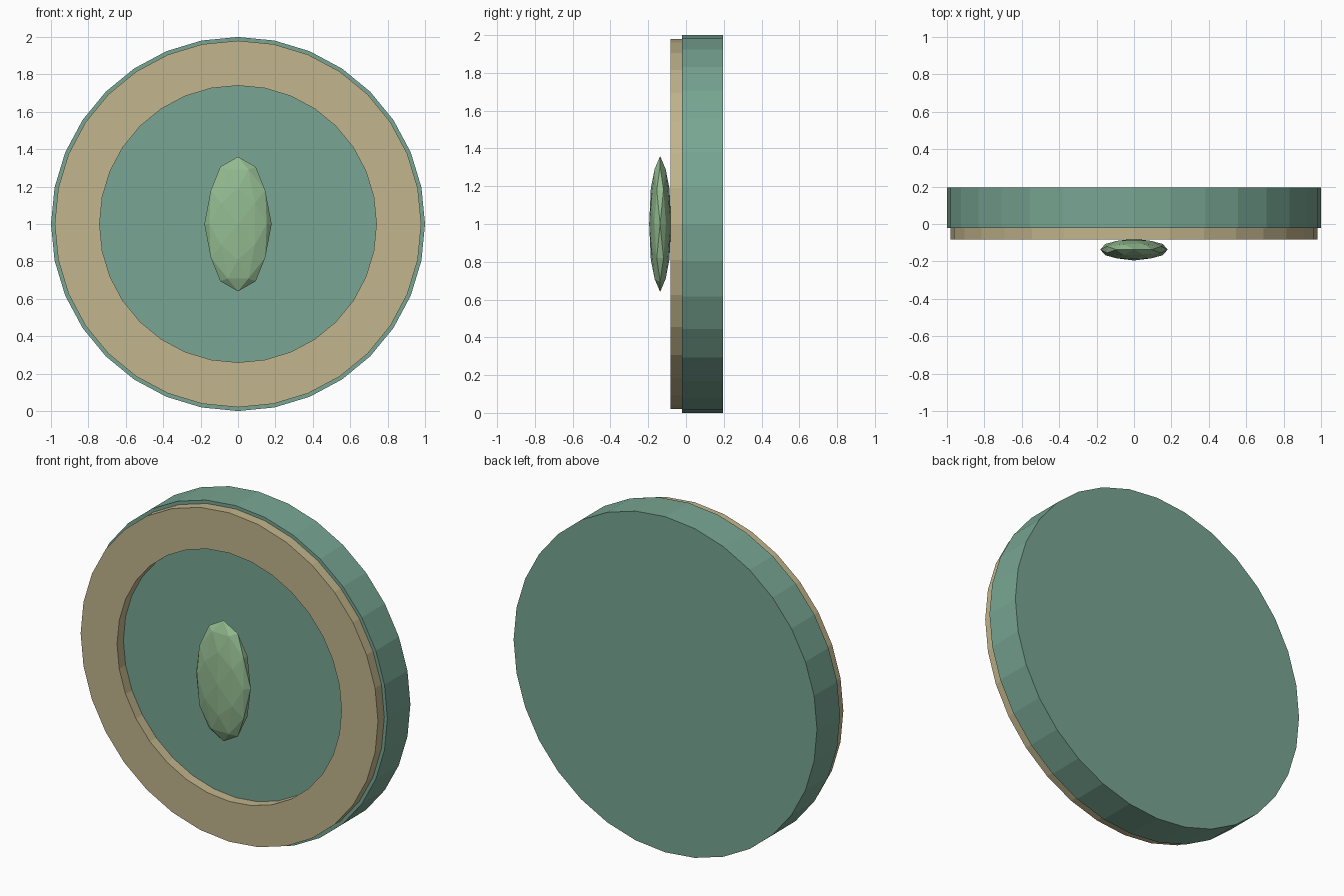
import bpy, bmesh, math
from itertools import combinations
from mathutils import Vector

if "Cube" in bpy.data.objects:
    bpy.data.objects.remove(bpy.data.objects["Cube"])

SIDES = 32


def material(name, rgb):
    # 8-bit colour to linear diffuse colour
    lin = [((c / 255 + 0.055) / 1.055) ** 2.4 for c in rgb]
    mat = bpy.data.materials.new(name)
    mat.diffuse_color = (*lin, 1)
    mat.use_nodes = True
    mat.node_tree.nodes["Principled BSDF"].inputs["Base Color"].default_value = mat.diffuse_color
    return mat


def add_object(name, bm, mat):
    bmesh.ops.recalc_face_normals(bm, faces=bm.faces)
    mesh = bpy.data.meshes.new(name)
    bm.to_mesh(mesh)
    bm.free()
    mesh.materials.append(mat)
    obj = bpy.data.objects.new(name, mesh)
    bpy.context.collection.objects.link(obj)
    return obj


def circle(bm, radius, y):
    angles = [2 * math.pi * i / SIDES for i in range(SIDES)]
    return [bm.verts.new((radius * math.cos(a), y, 1 + radius * math.sin(a))) for a in angles]


def bridge(bm, a, b):
    for i in range(SIDES):
        j = (i + 1) % SIDES
        bm.faces.new((a[i], a[j], b[j], b[i]))


# Thick round base disc
bm = bmesh.new()
front, back = circle(bm, 1.0, -0.022), circle(bm, 1.0, 0.195)
bridge(bm, front, back)
bm.faces.new(front)
bm.faces.new(back)
add_object("base_disc", bm, material("sea green", (120, 166, 147)))

# Flat raised rim ring on the front
bm = bmesh.new()
loops = [circle(bm, r, y) for r, y in
         ((0.98, -0.022), (0.98, -0.082), (0.74, -0.082), (0.74, -0.022))]
for k in range(4):
    bridge(bm, loops[k], loops[(k + 1) % 4])
add_object("rim_ring", bm, material("sand", (194, 181, 140)))

# Faceted oval gem: icosahedron corners plus edge midpoints pushed to the sphere
phi = (1 + math.sqrt(5)) / 2
corners = []
for s in (-1, 1):
    for t in (-phi, phi):
        corners += [Vector((s, 0, t)), Vector((0, t, s)), Vector((t, s, 0))]
mids = [a + b for a, b in combinations(corners, 2) if (a - b).length < 2.01]
bm = bmesh.new()
for p in corners + mids:
    bm.verts.new(p.normalized())
bmesh.ops.convex_hull(bm, input=bm.verts)
bmesh.ops.scale(bm, vec=(0.18, 0.058, 0.36), verts=bm.verts)
bmesh.ops.translate(bm, vec=(0, -0.137, 1), verts=bm.verts)
add_object("gem", bm, material("leaf green", (148, 188, 145)))
